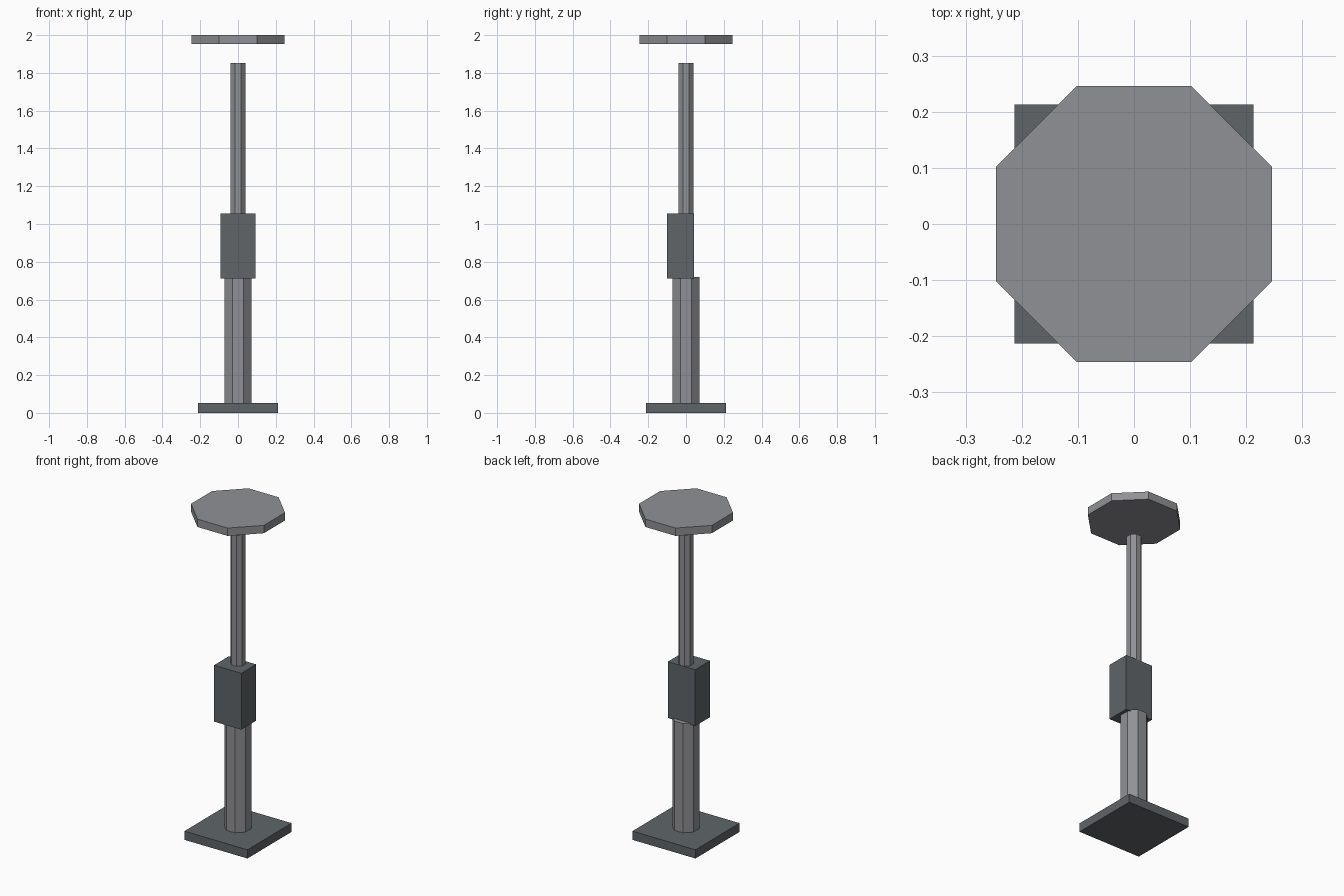
import bpy
import math

if "Cube" in bpy.data.objects:
    bpy.data.objects.remove(bpy.data.objects["Cube"])


def make_material(name, rgb):
    mat = bpy.data.materials.new(name)
    mat.diffuse_color = (*rgb, 1.0)
    mat.use_nodes = True
    mat.node_tree.nodes["Principled BSDF"].inputs["Base Color"].default_value = mat.diffuse_color
    return mat


light_grey = make_material("light_grey", (0.28, 0.285, 0.30))
dark_grey = make_material("dark_grey", (0.115, 0.13, 0.138))


def octagon(name, apothem, z0, z1, mat):
    """Eight-sided prism with flat sides facing the axes."""
    bpy.ops.mesh.primitive_cylinder_add(
        vertices=8, radius=apothem / math.cos(math.pi / 8), depth=z1 - z0,
        location=(0, 0, (z0 + z1) / 2), rotation=(0, 0, math.pi / 8))
    finish(name, mat)


def box(name, x0, x1, y0, y1, z0, z1, mat):
    bpy.ops.mesh.primitive_cube_add(
        size=1, location=((x0 + x1) / 2, (y0 + y1) / 2, (z0 + z1) / 2))
    bpy.context.object.scale = (x1 - x0, y1 - y0, z1 - z0)
    finish(name, mat)


def finish(name, mat):
    bpy.ops.object.transform_apply(location=False, rotation=True, scale=True)
    obj = bpy.context.object
    obj.name = name
    obj.data.materials.append(mat)


# Square foot plate
box("base_plate", -0.213, 0.213, -0.213, 0.213, 0.0, 0.053, dark_grey)
# Thick lower column and thin upper post
octagon("lower_column", 0.071, 0.053, 0.72, light_grey)
octagon("upper_post", 0.040, 0.72, 1.853, light_grey)
# Control box, set forward of the column
box("control_box", -0.092, 0.092, -0.10, 0.043, 0.711, 1.055, dark_grey)
# Flat disc floating above the post
octagon("top_disc", 0.246, 1.952, 2.0, light_grey)
